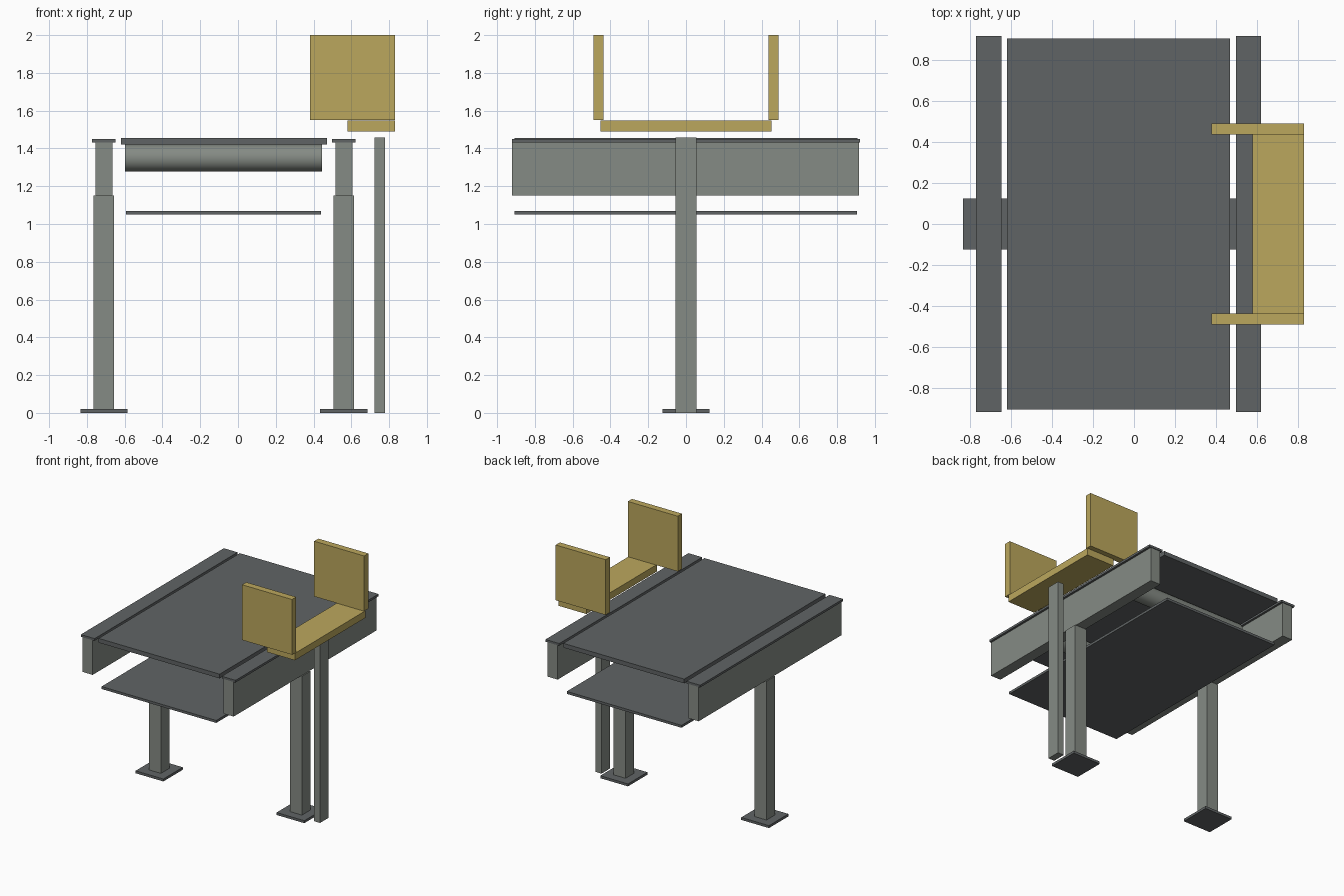
import bpy
import math

if "Cube" in bpy.data.objects:
    bpy.data.objects.remove(bpy.data.objects["Cube"])


def material(name, rgb):
    m = bpy.data.materials.new(name)
    m.diffuse_color = (*rgb, 1)
    m.use_nodes = True
    m.node_tree.nodes["Principled BSDF"].inputs["Base Color"].default_value = m.diffuse_color
    return m


dark = material("dark grey", (0.117, 0.127, 0.13))
steel = material("steel grey", (0.235, 0.258, 0.232))
yellow = material("mustard yellow", (0.50, 0.39, 0.11))


def box(name, x, y, z, mat):
    """Box from (min, max) ranges on each axis."""
    bpy.ops.mesh.primitive_cube_add(
        size=1, location=[(a + b) / 2 for a, b in (x, y, z)])
    ob = bpy.context.object
    ob.name = name
    ob.scale = [b - a for a, b in (x, y, z)]
    bpy.ops.object.transform_apply(location=False, rotation=False, scale=True)
    ob.data.materials.append(mat)
    return ob


def around(c, half):
    return (c - half, c + half)


# Side supports: foot plate, leg, long rail and its cap
for side, x in (("left", -0.71), ("right", 0.56)):
    box(side + "_foot_plate", around(x, 0.125), (-0.125, 0.125), (0, 0.02), dark)
    box(side + "_leg", around(x, 0.054), (-0.055, 0.055), (0.01, 1.15), steel)
    box(side + "_rail", around(x, 0.045), (-0.92, 0.915), (1.15, 1.432), steel)
    box(side + "_rail_cap", around(x, 0.062), (-0.92, 0.92), (1.432, 1.45), dark)

# Belt plate on top and return plate below
box("belt_top", (-0.62, 0.47), (-0.908, 0.908), (1.42, 1.455), dark)
box("belt_return", (-0.593, 0.44), (-0.908, 0.905), (1.05, 1.07), dark)

# Rollers under the belt
for side, y in (("front", -0.46), ("back", 0.46)):
    bpy.ops.mesh.primitive_cylinder_add(
        vertices=32, radius=0.072, depth=1.045,
        location=(-0.077, y, 1.35), rotation=(0, math.pi / 2, 0))
    roller = bpy.context.object
    roller.name = side + "_roller"
    roller.data.materials.append(steel)
    bpy.ops.object.shade_smooth_by_angle(angle=math.radians(40))

# Outer post
box("outer_post", (0.723, 0.778), (-0.055, 0.055), (0, 1.457), steel)

# Pusher bracket: base bar and two upright panels
box("bracket_base", (0.58, 0.83), (-0.453, 0.453), (1.49, 1.547), yellow)
for side, s in (("front", -1), ("back", 1)):
    y = sorted((s * 0.437, s * 0.491))
    box(side + "_bracket_panel", (0.38, 0.83), y, (1.55, 2.0), yellow)
